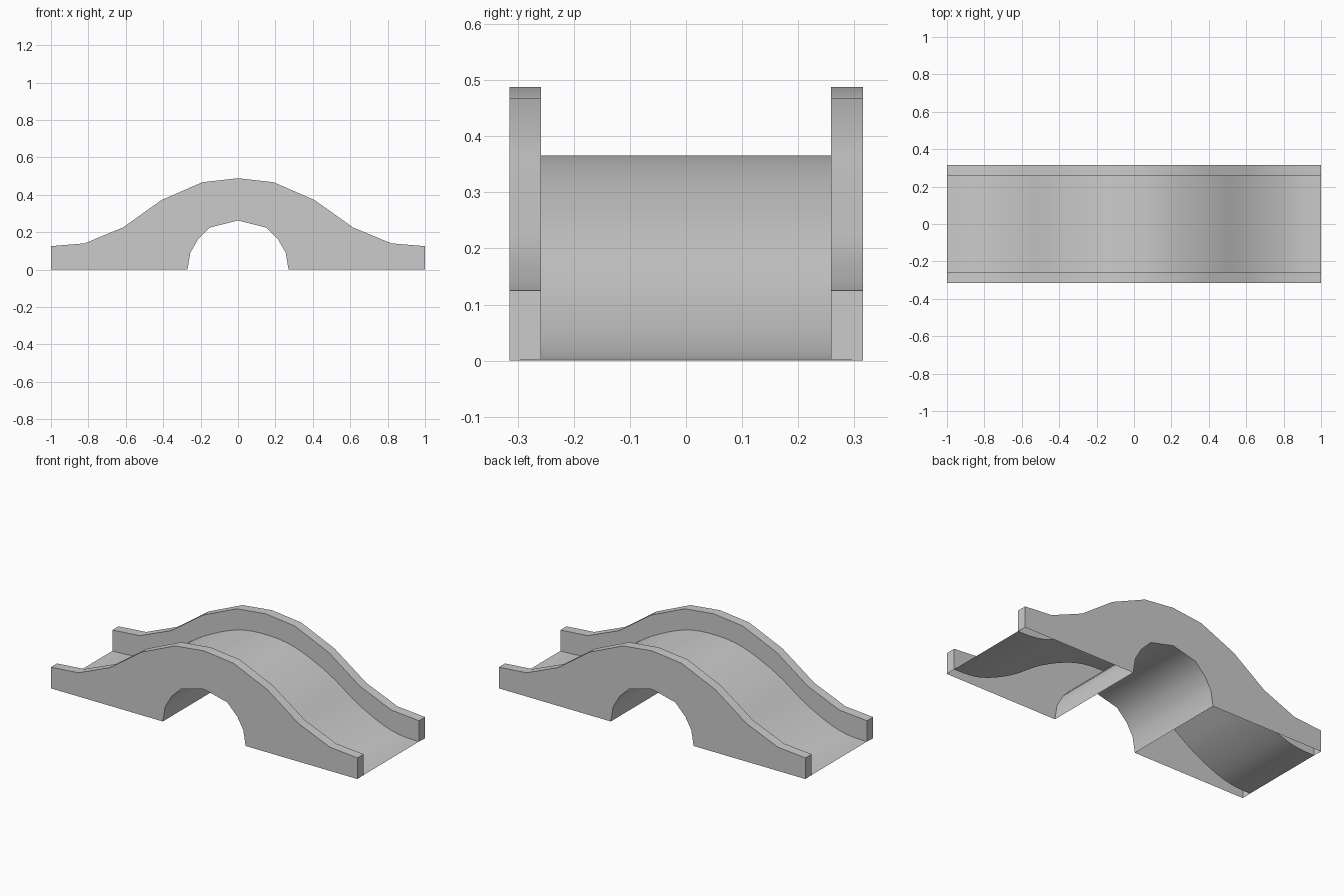
import bpy, bmesh, math

if "Cube" in bpy.data.objects:
    bpy.data.objects.remove(bpy.data.objects["Cube"])

OUT, INN = 0.315, 0.258          # outer and inner y of the side walls

# Half profiles (x, z), running from the middle outwards
TOP = [(0, 0.488), (0.19, 0.467), (0.41, 0.371), (0.615, 0.225), (0.82, 0.14), (1, 0.125)]
ARCH = [(0, 0.262), (0.15, 0.225), (0.215, 0.16), (0.255, 0.09), (0.27, 0)]
DECK = [(0, 0.366), (0.19, 0.342), (0.41, 0.245), (0.615, 0.11), (0.82, 0.02), (1, 0.002)]


def mirrored(half):
    """Full profile from -x to +x."""
    return [(-x, z) for x, z in reversed(half[1:])] + half


def smooth_curve(pts, steps=4):
    """Catmull-Rom curve through the points, level at both ends."""
    ext = [(-pts[1][0], pts[1][1])] + pts + [(2 - pts[-2][0], pts[-2][1])]
    out = []
    for i in range(1, len(ext) - 2):
        for s in range(steps):
            t = s / steps
            out.append(tuple(
                0.5 * (2 * b + (c - a) * t + (2 * a - 5 * b + 4 * c - d) * t * t
                       + (3 * b - a - 3 * c + d) * t ** 3)
                for a, b, c, d in zip(*ext[i - 1:i + 3])))
    return out + [pts[-1]]


def strip(bm, profile, y0, y1):
    """Sheet of quads sweeping an xz profile from y0 to y1."""
    a = [bm.verts.new((x, y0, z)) for x, z in profile]
    b = [bm.verts.new((x, y1, z)) for x, z in profile]
    for i in range(len(profile) - 1):
        bm.faces.new((a[i], a[i + 1], b[i + 1], b[i]))


def panel(bm, outline, y):
    bm.faces.new([bm.verts.new((x, y, z)) for x, z in outline])


def finish(bm, name, angle):
    me = bpy.data.meshes.new(name)
    bm.to_mesh(me)
    bm.free()
    ob = bpy.data.objects.new(name, me)
    bpy.context.collection.objects.link(ob)
    bpy.ops.object.select_all(action='DESELECT')
    ob.select_set(True)
    bpy.context.view_layer.objects.active = ob
    bpy.ops.object.shade_smooth_by_angle(angle=math.radians(angle))
    return ob


top, arch = mirrored(TOP), mirrored(ARCH)
deck = mirrored(smooth_curve(DECK))

# Side walls: hollow shells, open underneath
for name, s in (("front_wall", -1), ("back_wall", 1)):
    bm = bmesh.new()
    panel(bm, top + [(1, 0)] + arch[::-1] + [(-1, 0)], s * OUT)    # outer face
    panel(bm, top + deck[::-1], s * INN)                           # parapet inner face
    strip(bm, top, s * OUT, s * INN)                               # coping
    for x in (-1, 1):                                              # end caps
        bm.faces.new([bm.verts.new(p) for p in (
            (x, s * OUT, 0), (x, s * INN, 0.002), (x, s * INN, 0.125), (x, s * OUT, 0.125))])
    bmesh.ops.remove_doubles(bm, verts=bm.verts, dist=0.0005)
    bmesh.ops.recalc_face_normals(bm, faces=bm.faces)
    finish(bm, name, 20)

# Walkway between the walls
bm = bmesh.new()
strip(bm, deck, -INN, INN)
finish(bm, "walkway", 40)

# Underside of the arch, facing into the opening
bm = bmesh.new()
strip(bm, arch[::-1], -OUT, OUT)
finish(bm, "arch_underside", 45)
